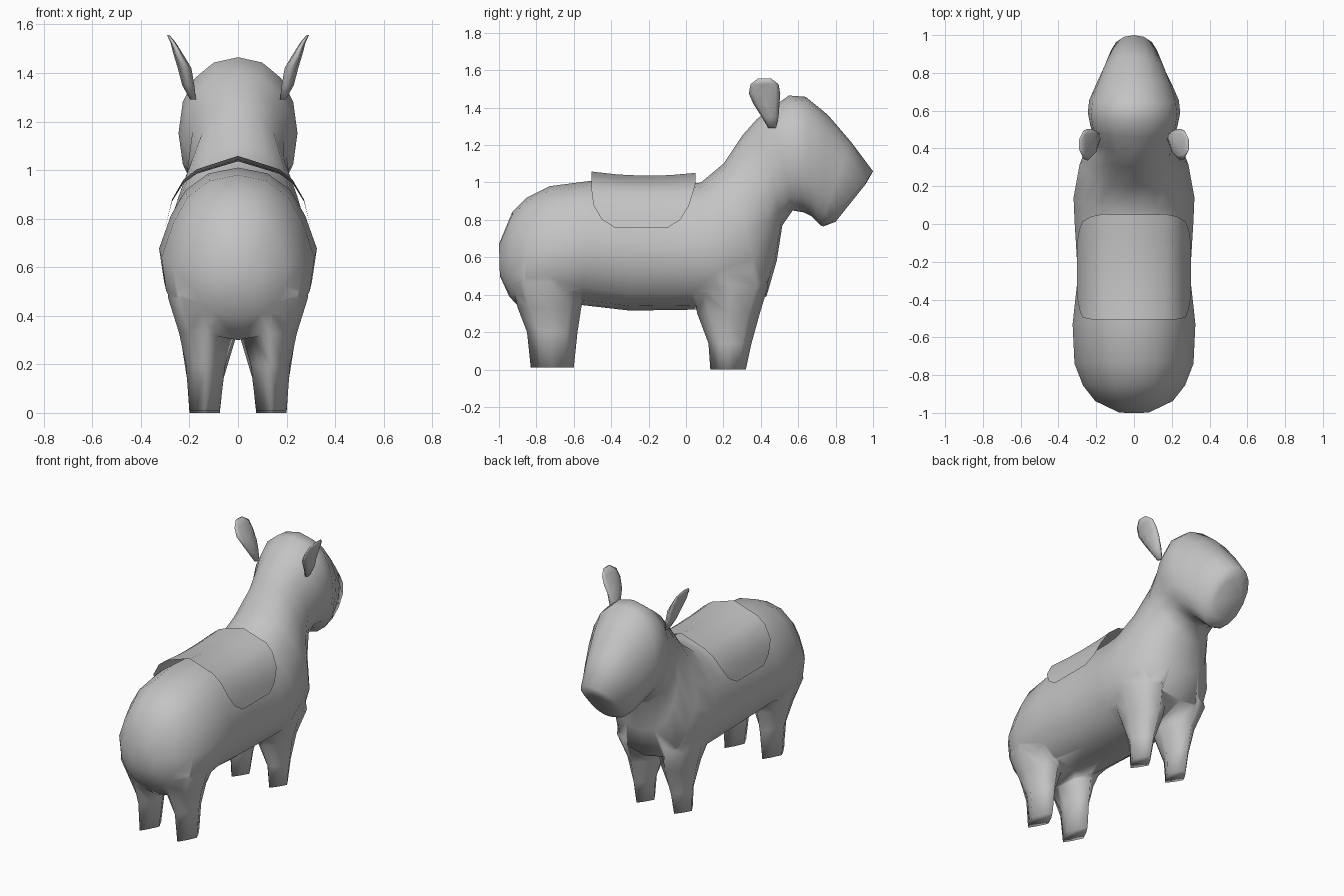
import bpy, bmesh, math

if "Cube" in bpy.data.objects:
    bpy.data.objects.remove(bpy.data.objects["Cube"])

grey = bpy.data.materials.new("soft grey")
grey.diffuse_color = (0.55, 0.55, 0.55, 1)
grey.use_nodes = True
grey.node_tree.nodes["Principled BSDF"].inputs["Base Color"].default_value = grey.diffuse_color


def make(name, bm, angle=180):
    bmesh.ops.recalc_face_normals(bm, faces=bm.faces[:])
    me = bpy.data.meshes.new(name)
    bm.to_mesh(me)
    bm.free()
    ob = bpy.data.objects.new(name, me)
    bpy.context.collection.objects.link(ob)
    me.materials.append(grey)
    smooth(ob, angle)
    return ob


def smooth(ob, angle):
    bpy.ops.object.select_all(action='DESELECT')
    bpy.context.view_layer.objects.active = ob
    ob.select_set(True)
    bpy.ops.object.shade_smooth_by_angle(angle=math.radians(angle))


def loft(name, rings):
    """Skin a list of equal point rings and close both ends."""
    bm = bmesh.new()
    vs = [[bm.verts.new(p) for p in r] for r in rings]
    n = len(vs[0])
    for a, b in zip(vs, vs[1:]):
        for i in range(n):
            j = (i + 1) % n
            bm.faces.new((a[i], a[j], b[j], b[i]))
    bm.faces.new(vs[0])
    bm.faces.new(vs[-1])
    return make(name, bm)


def oval(n, power=1.0):
    """Unit outline: power 1 is round, power 2 is a diamond."""
    for i in range(n):
        t = 2 * math.pi * i / n
        s, c = math.sin(t), math.cos(t)
        yield math.copysign(abs(s) ** power, s), math.copysign(abs(c) ** power, c)


def trunk(k, s, c):
    """Torso sections are narrower in the upper half and fuller below."""
    if k > 9:
        return s
    if c > 0:
        return s * (1 - .085 * min(1, 2.6 * c))
    return math.copysign(abs(s) ** .88, s)


# Body, neck and head: top (y, z), bottom (y, z), half width
SPINE = [
    (-1.0, .67, -.995, .50, .08), (-.93, .84, -.945, .39, .205),
    (-.85, .92, -.86, .30, .27), (-.73, .98, -.75, .30, .315),
    (-.50, 1.01, -.56, .345, .325), (-.25, 1.0, -.30, .315, .297),
    (0, .99, .04, .32, .315), (.08, 1.0, .20, .32, .32),
    (.20, 1.10, .43, .39, .288), (.30, 1.25, .485, .58, .22),
    (.38, 1.34, .515, .77, .20), (.46, 1.40, .57, .85, .23),
    (.55, 1.465, .63, .84, .245), (.64, 1.458, .67, .82, .237),
    (.76, 1.36, .70, .79, .205), (.88, 1.22, .72, .77, .17),
    (1.0, 1.06, .735, .765, .13), (.96, .99, .80, .79, .085)]
body = loft("body", [
    [(w * trunk(k, s, c), (ty + by) / 2 + c * (ty - by) / 2,
      (tz + bz) / 2 + c * (tz - bz) / 2) for s, c in oval(16, .93)]
    for k, (ty, tz, by, bz, w) in enumerate(SPINE)])

# Legs: z, inner x, outer x, back y, front y, outline power
HIND = [(.01, .075, .2, -.83, -.60, 1.8), (.2, .052, .215, -.85, -.58, 1.7),
        (.33, .012, .243, -.90, -.56, 1.3), (.47, .015, .287, -.93, -.53, 1),
        (.60, .03, .302, -.89, -.54, 1), (.74, .06, .24, -.80, -.60, 1)]
FORE = [(0, .075, .2, .13, .32, 1.8), (.14, .06, .21, .12, .35, 1.7),
        (.3, .012, .235, .06, .395, 1.3), (.45, .015, .277, .03, .44, 1),
        (.60, .03, .288, .03, .38, 1), (.74, .06, .22, .08, .30, 1)]
for name, levels in (("hind_leg", HIND), ("front_leg", FORE)):
    for side in (-1, 1):
        leg = loft(name, [
            [(side * ((a + b) / 2 + s * (b - a) / 2), (p + q) / 2 + c * (q - p) / 2, z)
             for s, c in oval(8, e)] for z, a, b, p, q, e in levels])
        # Fuse the leg into the body
        mod = body.modifiers.new("fuse", 'BOOLEAN')
        mod.operation, mod.solver, mod.object = 'UNION', 'EXACT', leg
        bpy.context.view_layer.objects.active = body
        bpy.ops.object.modifier_apply(modifier=mod.name)
        bpy.data.objects.remove(leg)
smooth(body, 180)

# Ears: thin paddles leaning outward (x, y, z, half width, half thickness)
EAR = [(.185, .46, 1.29, .02, .012), (.205, .45, 1.35, .045, .025),
       (.22, .43, 1.42, .07, .028), (.245, .42, 1.475, .084, .02),
       (.267, .42, 1.525, .075, .011), (.287, .42, 1.556, .035, .005)]
for side in (-1, 1):
    loft("ear", [[(side * (x + c * t), y + s * w, z) for s, c in oval(8)]
                 for x, y, z, w, t in EAR])

# Saddle blanket: x, z, rear y, front y from the ridge down to the hem
HALF = [(0, 1.036, -.505, .05), (.17, .985, -.505, .052), (.225, .945, -.505, .04),
        (.272, .87, -.495, .015), (.29, .80, -.45, -.03), (.302, .757, -.38, -.10)]
columns = [(-x, z, a, b) for x, z, a, b in HALF[:0:-1]] + HALF
bm = bmesh.new()
grid = []
for x, z, a, b in columns:
    col = []
    for k in range(5):
        y = a + (b - a) * k / 4
        lift = .022 * ((y + .2) / .3) ** 2 * max(0, (z - .75) / .29)
        col.append(bm.verts.new((x, y, z + min(lift, .024))))
    grid.append(col)
for c, d in zip(grid, grid[1:]):
    for k in range(4):
        bm.faces.new((c[k], d[k], d[k + 1], c[k + 1]))
blanket = make("saddle_blanket", bm)
# Keep the open sheet facing up
if blanket.data.polygons[len(blanket.data.polygons) // 2].normal.z < 0:
    blanket.data.flip_normals()
